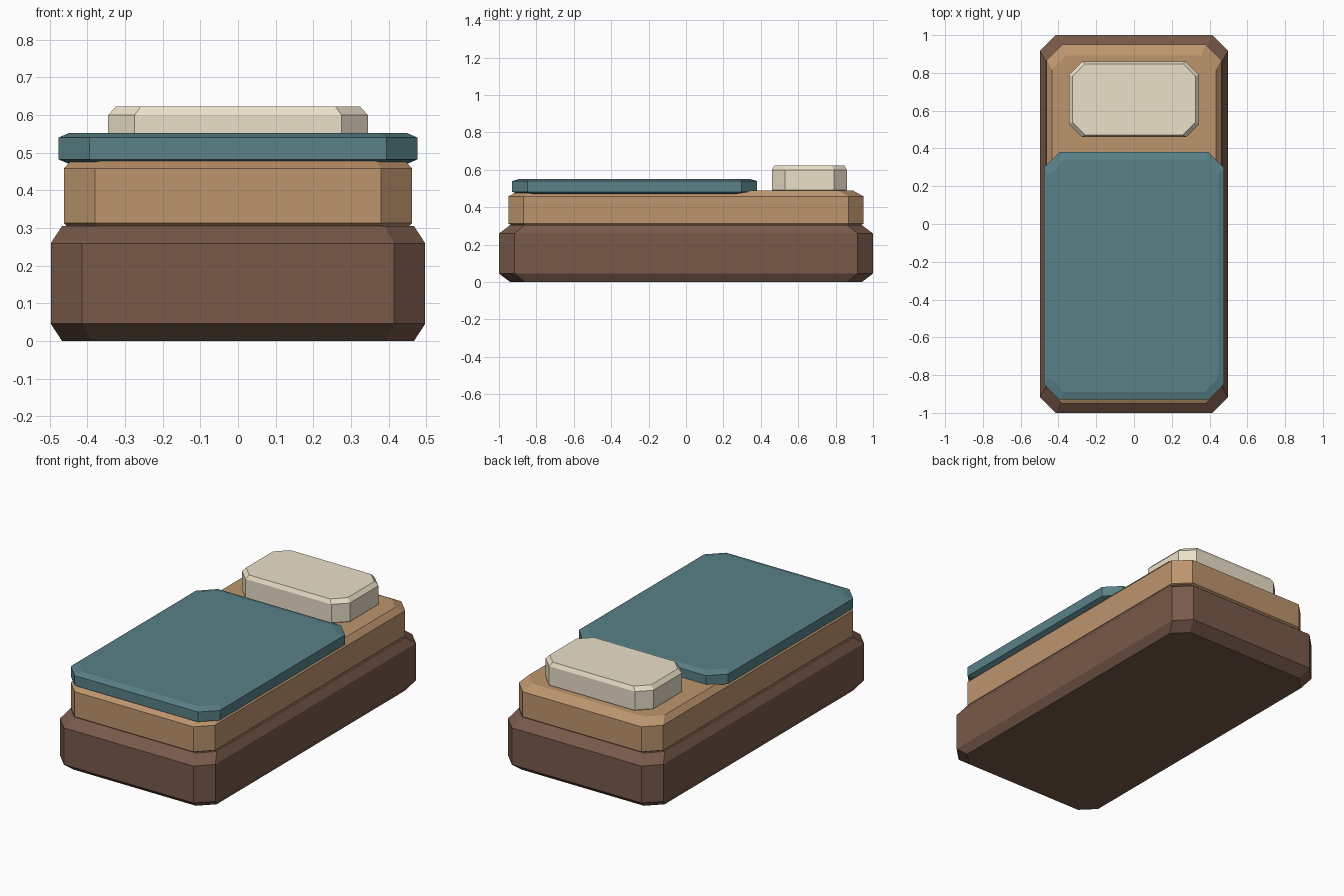
import bpy, bmesh

if "Cube" in bpy.data.objects:
    bpy.data.objects.remove(bpy.data.objects["Cube"])


def slab(name, hx, hy, cut, z0, z1, cy, color, edge=0.15, taper=0.94):
    """Eight-sided slab whose top and bottom rims taper inward."""
    outline = [(hx, -hy + cut), (hx, hy - cut), (hx - cut, hy), (cut - hx, hy),
               (-hx, hy - cut), (-hx, cut - hy), (cut - hx, -hy), (hx - cut, -hy)]
    rim = (z1 - z0) * edge
    levels = [(z0, taper), (z0 + rim, 1), (z1 - rim, 1), (z1, taper)]
    bm = bmesh.new()
    rings = [[bm.verts.new((x * s, y * s, z)) for x, y in outline] for z, s in levels]
    for low, high in zip(rings, rings[1:]):
        for i in range(8):
            j = (i + 1) % 8
            bm.faces.new((low[i], low[j], high[j], high[i]))
    bm.faces.new(rings[0][::-1])
    bm.faces.new(rings[-1])
    mesh = bpy.data.meshes.new(name)
    bm.to_mesh(mesh)
    bm.free()
    mat = bpy.data.materials.new(name + "_color")
    mat.diffuse_color = (*color, 1)
    mat.use_nodes = True
    mat.node_tree.nodes["Principled BSDF"].inputs["Base Color"].default_value = mat.diffuse_color
    mesh.materials.append(mat)
    obj = bpy.data.objects.new(name, mesh)
    obj.location.y = cy
    bpy.context.collection.objects.link(obj)
    return obj


# Wooden base
slab("bed_base", 0.497, 1.0, 0.083, 0.0, 0.305, 0, (0.188, 0.10, 0.068))
# Mattress, slightly sunk into the base
slab("mattress", 0.462, 0.95, 0.082, 0.282, 0.489, 0, (0.51, 0.30, 0.155))
# Blanket over the foot end
slab("blanket", 0.477, 0.655, 0.083, 0.47, 0.552, -0.275, (0.10, 0.22, 0.245))
# Pillow at the head end
slab("pillow", 0.345, 0.20, 0.07, 0.47, 0.622, 0.66, (0.83, 0.75, 0.585))
